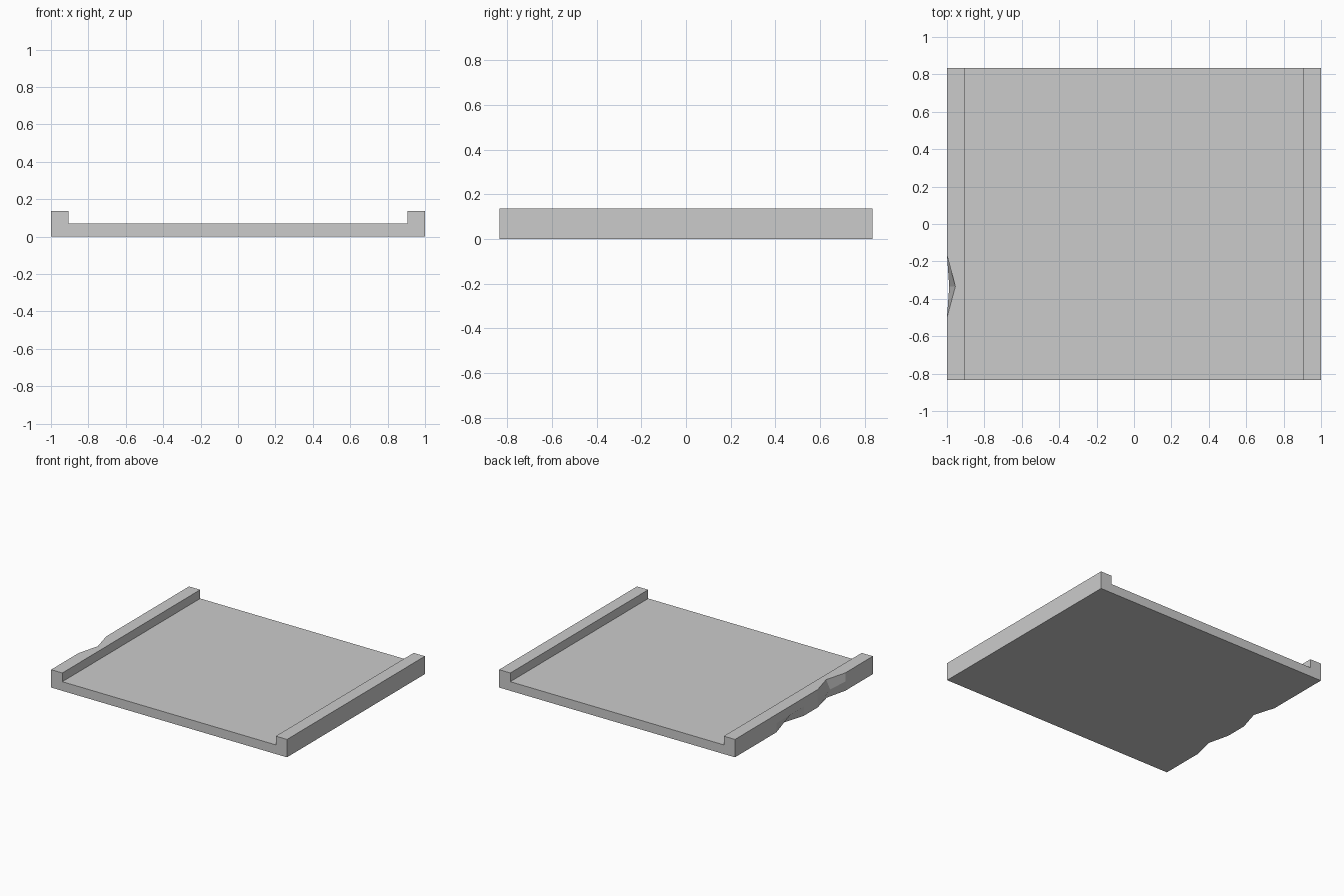
import bpy, bmesh

if "Cube" in bpy.data.objects:
    bpy.data.objects.remove(bpy.data.objects["Cube"])

HALF_Y, TOP, FLOOR, RAIL = 0.835, 0.137, 0.07, 0.905

# U-shaped cross-section (x, z), with an extra mid point on the left wall
profile = [(-1, 0), (1, 0), (1, TOP), (RAIL, TOP), (RAIL, FLOOR),
           (-RAIL, FLOOR), (-RAIL, TOP), (-1, TOP), (-1, FLOOR)]
BOTTOM, UPPER, MIDDLE = 0, 7, 8

# Chips in the left outer wall: (section, profile point) -> inward depth
SECTIONS = 10
chips = {(6, BOTTOM): 0.05, (3, BOTTOM): 0.04,
         (3, UPPER): 0.045, (3, MIDDLE): 0.012}

bm = bmesh.new()
rings = []
for i in range(SECTIONS + 1):
    y = -HALF_Y + 2 * HALF_Y * i / SECTIONS
    rings.append([bm.verts.new((x + chips.get((i, k), 0), y, z))
                  for k, (x, z) in enumerate(profile)])

# Skin between sections, then close the ends
n = len(profile)
for a, b in zip(rings, rings[1:]):
    for k in range(n):
        j = (k + 1) % n
        bm.faces.new((a[k], a[j], b[j], b[k]))
bm.faces.new(rings[0])
bm.faces.new(rings[-1][::-1])
bmesh.ops.recalc_face_normals(bm, faces=bm.faces)

# Worn slab with two side rails
mesh = bpy.data.meshes.new("railed_slab")
bm.to_mesh(mesh)
bm.free()
slab = bpy.data.objects.new("railed_slab", mesh)
bpy.context.collection.objects.link(slab)
